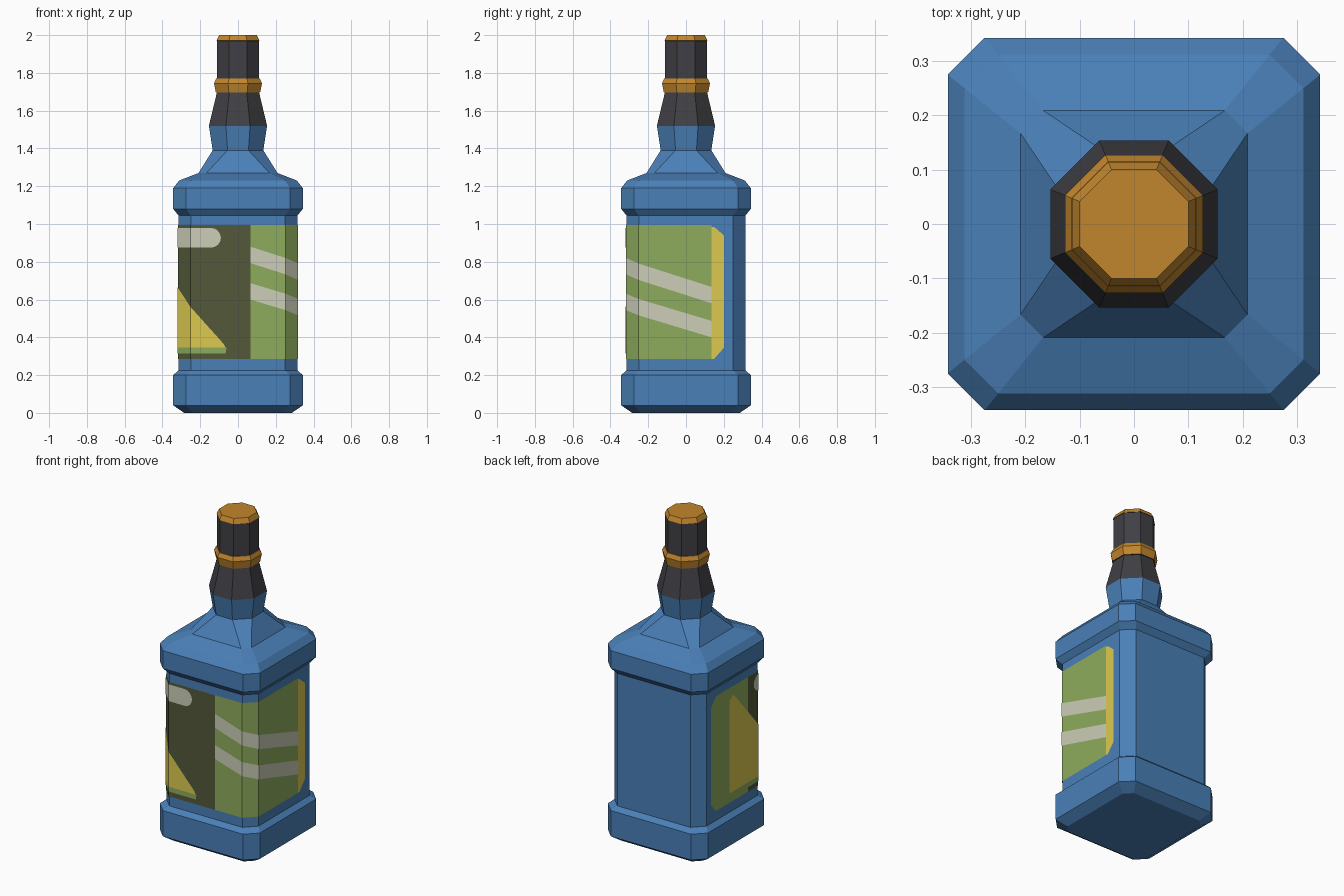
import bpy, bmesh, math
from mathutils import Vector

if "Cube" in bpy.data.objects:
    bpy.data.objects.remove(bpy.data.objects["Cube"])


def material(name, rgb):
    m = bpy.data.materials.new(name)
    lin = [((c / 255 + 0.055) / 1.055) ** 2.4 for c in rgb]
    m.diffuse_color = (*lin, 1)
    m.use_nodes = True
    m.node_tree.nodes["Principled BSDF"].inputs["Base Color"].default_value = m.diffuse_color
    return m


BLUE = material("blue glass", (74, 128, 184))
BLACK = material("black", (64, 63, 68))
GOLD = material("gold", (194, 134, 45))
GREEN = material("light green", (141, 171, 92))
DARK = material("dark olive", (82, 88, 57))
YELLOW = material("yellow", (221, 202, 80))
CREAM = material("cream", (204, 206, 183))


def finish(name, bm, mats):
    me = bpy.data.meshes.new(name)
    bm.to_mesh(me)
    bm.free()
    for m in mats:
        me.materials.append(m)
    ob = bpy.data.objects.new(name, me)
    bpy.context.collection.objects.link(ob)
    return ob


def loft(name, rings, mats, cap_bottom=True, cap_top=True):
    """Stack eight-sided rings (z, half width, half flat side, material of band above)."""
    bm = bmesh.new()
    loops = []
    for z, h, a, _ in rings:
        pts = [(a, -h), (h, -a), (h, a), (a, h), (-a, h), (-h, a), (-h, -a), (-a, -h)]
        loops.append([bm.verts.new((x, y, z)) for x, y in pts])
    for lo, hi, ring in zip(loops, loops[1:], rings):
        for i in range(8):
            j = (i + 1) % 8
            bm.faces.new((lo[i], lo[j], hi[j], hi[i])).material_index = ring[3]
    if cap_bottom:
        bm.faces.new(loops[0][::-1]).material_index = rings[0][3]
    if cap_top:
        bm.faces.new(loops[-1]).material_index = rings[-1][3]
    return finish(name, bm, mats)


def octo(z, h, m=0):
    return (z, h, h * math.tan(math.pi / 8), m)


# Bottle: foot, recessed body, shoulder and lower neck
loft("bottle", [
    (0, 0.285, 0.24, 0), (0.04, 0.343, 0.275, 0), (0.20, 0.343, 0.275, 0),
    (0.225, 0.315, 0.25, 0), (1.045, 0.315, 0.25, 0), (1.08, 0.343, 0.275, 0),
    (1.19, 0.343, 0.275, 0), (1.23, 0.312, 0.25, 0), (1.27, 0.209, 0.167, 0),
    octo(1.39, 0.134), octo(1.52, 0.154)], [BLUE], cap_top=False)

# Neck sleeve, gold band, cap and gold cap top
loft("sleeve_and_cap", [
    octo(1.52, 0.154, 0), octo(1.695, 0.112, 0), octo(1.696, 0.117, 1),
    octo(1.745, 0.127, 1), octo(1.77, 0.115, 1), octo(1.771, 0.112, 0),
    octo(1.97, 0.112, 0), octo(1.971, 0.114, 1), octo(2.0, 0.1, 1)],
    [BLACK, GOLD], cap_bottom=False)

# Label: flat shapes drawn in (distance around the body, height), folded round the corners
FOLDS = [-0.842, -0.342, -0.25, 0.25, 0.342, 0.842]


def wrap(u, z, e):
    h, a = 0.315 + e, 0.25 + 0.414 * e
    pts = [(-h, a), (-h, -a), (-a, -h), (a, -h), (h, -a), (h, a)]
    for i in range(5):
        if u <= FOLDS[i + 1] + 1e-6:
            t = (u - FOLDS[i]) / (FOLDS[i + 1] - FOLDS[i])
            p = Vector(pts[i]).lerp(Vector(pts[i + 1]), t)
            return Vector((p.x, p.y, z))


def label(name, outline, mat, e):
    bm = bmesh.new()
    bm.faces.new([bm.verts.new((u, z, 0)) for u, z in outline])
    for f in FOLDS[1:5]:
        bmesh.ops.bisect_plane(bm, geom=bm.verts[:] + bm.edges[:] + bm.faces[:],
                               plane_co=(f, 0, 0), plane_no=(1, 0, 0))
    for v in bm.verts:
        v.co = wrap(v.co.x, v.co.y, e)
    return finish(name, bm, [mat])


label("label_base", [(-0.80, 0.34), (-0.75, 0.285), (0.727, 0.285), (0.727, 0.995),
                     (-0.75, 0.995), (-0.80, 0.94)], GREEN, 0.002)
label("label_end_strip", [(0.727, 0.285), (0.74, 0.285), (0.792, 0.345), (0.792, 0.94),
                          (0.74, 0.985), (0.727, 0.985)], YELLOW, 0.002)
label("label_dark_panel", [(-0.442, 0.285), (0.065, 0.285), (0.065, 0.995),
                           (-0.442, 0.995)], DARK, 0.0035)
label("label_green_strip", [(-0.442, 0.315), (-0.065, 0.315), (-0.06, 0.345),
                            (-0.442, 0.345)], GREEN, 0.005)
label("label_yellow_triangle", [(-0.622, 0.345), (-0.065, 0.345), (-0.075, 0.365),
                                (-0.342, 0.665), (-0.585, 0.945), (-0.622, 0.92)],
      YELLOW, 0.005)

# Slanting stripes on the green side
for i, (z0, z1) in enumerate([(0.88, 0.667), (0.687, 0.487)]):
    label(f"label_stripe_{i + 1}", [(0.065, z0 - 0.087), (0.727, z1 - 0.087),
                                    (0.727, z1), (0.065, z0)], CREAM, 0.0035)

# Rounded bar at the top of the dark panel
bar = []
for cx, start in ((-0.142, -90), (-0.335, 90)):
    for k in range(9):
        t = math.radians(start + k * 22.5)
        bar.append((cx + 0.052 * math.cos(t), 0.927 + 0.052 * math.sin(t)))
label("label_rounded_bar", bar, CREAM, 0.005)
